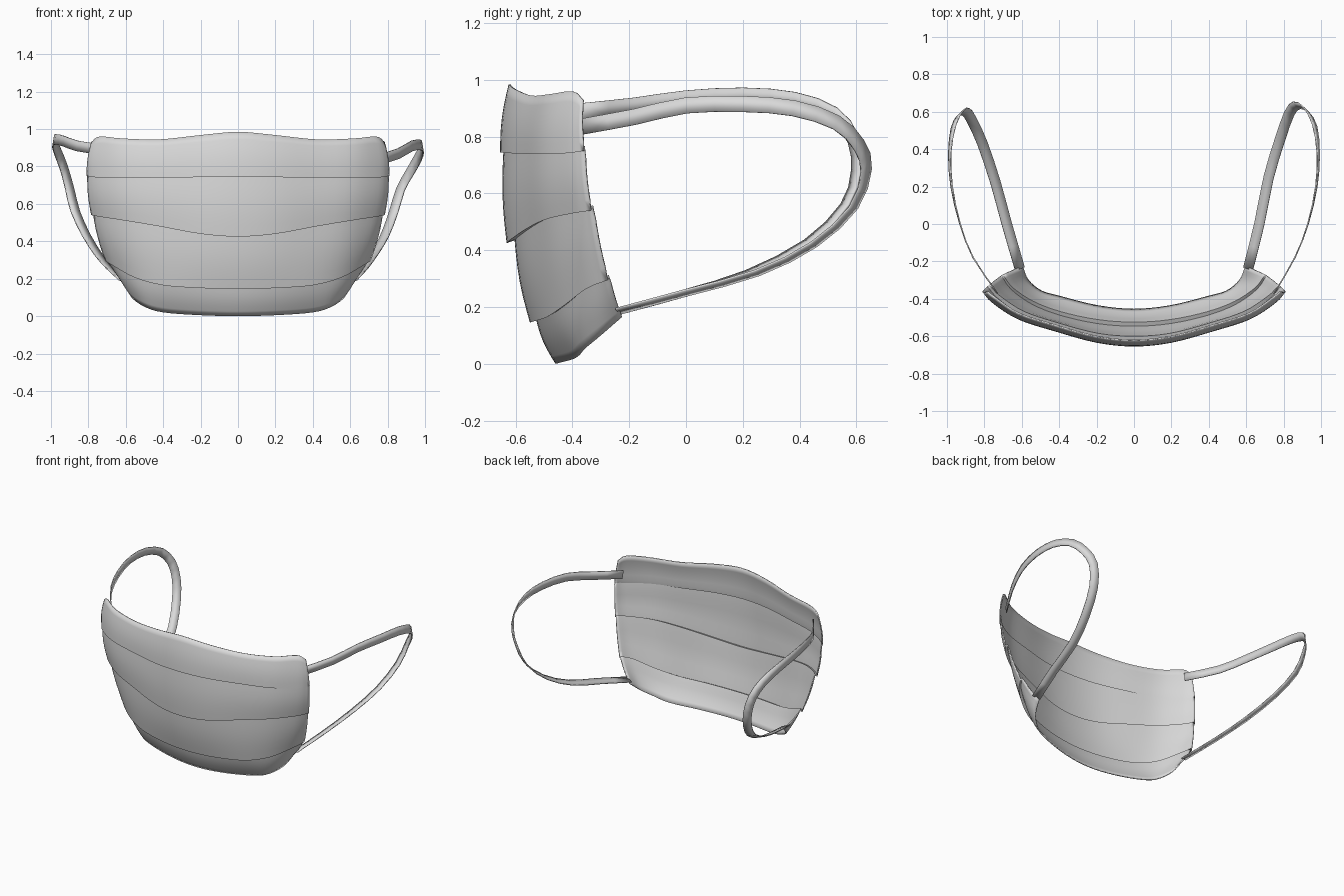
import bpy
import math
from mathutils import Vector

if "Cube" in bpy.data.objects:
    bpy.data.objects.remove(bpy.data.objects["Cube"], do_unlink=True)

# One pale grey cloth colour
cloth = bpy.data.materials.new("pale_grey_cloth")
cloth.use_nodes = True
cloth.diffuse_color = (0.7, 0.7, 0.7, 1)
cloth.node_tree.nodes["Principled BSDF"].inputs["Base Color"].default_value = cloth.diffuse_color


def spline(keys, steps):
    """Smooth curve through the key points."""
    p = [Vector(k) for k in keys]
    p = [2 * p[0] - p[1]] + p + [2 * p[-1] - p[-2]]
    out = []
    for i in range(1, len(p) - 2):
        a, b, c, d = p[i - 1:i + 3]
        for s in range(steps):
            t = s / steps
            out.append(b + (c - a) * (t / 2)
                       + (2 * a - 5 * b + 4 * c - d) * (t * t / 2)
                       + (3 * b - a - 3 * c + d) * (t ** 3 / 2))
    return out + [p[-2]]


def sheet(name, rows, thickness, offset, angle):
    """Thin cloth through rows of points."""
    n = len(rows[0])
    verts = [v for row in rows for v in row]
    faces = [(i * n + j, (i + 1) * n + j, (i + 1) * n + j + 1, i * n + j + 1)
             for i in range(len(rows) - 1) for j in range(n - 1)]
    mesh = bpy.data.meshes.new(name)
    mesh.from_pydata(verts, [], faces)
    mesh.materials.append(cloth)
    obj = bpy.data.objects.new(name, mesh)
    bpy.context.collection.objects.link(obj)
    solid = obj.modifiers.new("thickness", "SOLIDIFY")
    solid.thickness = thickness
    solid.offset = offset
    bpy.ops.object.select_all(action="DESELECT")
    obj.select_set(True)
    bpy.context.view_layer.objects.active = obj
    bpy.ops.object.shade_smooth_by_angle(angle=math.radians(angle))
    return obj


def full_row(half):
    """Mirror half a row from the centre line, then smooth it."""
    return spline([(-x, y, z) for x, y, z in half[:0:-1]] + half, 4)


# Mask body: top edge, three pleat folds, bottom edge
top = full_row([(0, -.625, .985), (.2, -.605, .968), (.42, -.545, .945),
                (.62, -.48, .95), (.74, -.4, .96), (.785, -.365, .93)])
fold_1 = full_row([(0, -.655, .745), (.2, -.635, .743), (.42, -.575, .74),
                   (.62, -.51, .74), (.76, -.42, .742), (.81, -.36, .75)])
fold_2 = full_row([(0, -.632, .425), (.2, -.615, .44), (.42, -.555, .48),
                   (.6, -.49, .51), (.73, -.4, .53), (.785, -.335, .54)])
fold_3 = full_row([(0, -.55, .145), (.2, -.535, .15), (.4, -.49, .165),
                   (.55, -.43, .205), (.66, -.35, .265), (.71, -.275, .295)])
bottom = full_row([(0, -.46, 0), (.2, -.44, .005), (.4, -.39, .02),
                   (.5, -.36, .05), (.57, -.3, .1), (.6, -.225, .165)])


def outward(row):
    """Horizontal direction away from the face, per column."""
    out = []
    for j in range(len(row)):
        t = row[min(j + 1, len(row) - 1)] - row[max(j - 1, 0)]
        out.append(Vector((t.y, -t.x, 0)).normalized())
    return out


def tucked(row, depth):
    """Inner edge of a pleat, shallower towards the sides."""
    mid = (len(row) - 1) / 2
    return [p - o * depth * (1 - .6 * abs(j / mid - 1) ** 2) + Vector((0, 0, .01))
            for j, (p, o) in enumerate(zip(row, outward(row)))]


rows = []
start = top
for end, depth in ((fold_1, .012), (fold_2, .028), (fold_3, .022), (bottom, 0)):
    normals = outward(end)
    for k in range(7):
        v = k / 6
        rows.append([a.lerp(b, v) + o * .009 * math.sin(math.pi * v)
                     for a, b, o in zip(start, end, normals)])
    if depth:
        start = tucked(end, depth)
sheet("pleated_mask", rows, .008, -1, 40)


# Ear straps: ribbons that twist from upright to flat along the loop
def strap(name, keys, side):
    path = spline([(side * x, y, z) for x, y, z in keys], 2)
    twist = spline([(0, 0, 1), (0, .1, 1), (-.2, .5, .8), (-.7, .7, 0),
                    (-.9, .3, -.3), (-.9, 0, -.35), (-.9, 0, -.35)], 4)
    upper, lower = [], []
    for i, p in enumerate(path):
        w = twist[i].copy()
        w.x *= side
        along = path[min(i + 1, len(path) - 1)] - path[max(i - 1, 0)]
        along.normalize()
        w = (w - along * w.dot(along)).normalized() * .028
        upper.append(p + w)
        lower.append(p - w)
    sheet(name, [upper, lower], .007, 0, 30)


strap("left_ear_strap",
      [(.75, -.37, .835), (.86, -.18, .87), (.93, 0, .91), (.975, .2, .915),
       (.985, .38, .9), (.965, .53, .85), (.92, .61, .77), (.87, .635, .68),
       (.83, .59, .55), (.78, .45, .42), (.72, .25, .32), (.67, 0, .25),
       (.61, -.24, .185)], 1)
strap("right_ear_strap",
      [(.73, -.37, .89), (.86, -.18, .91), (.93, 0, .935), (.975, .2, .945),
       (.985, .38, .93), (.965, .52, .88), (.93, .59, .79), (.9, .6, .68),
       (.87, .56, .56), (.81, .43, .43), (.74, .22, .32), (.68, 0, .25),
       (.61, -.24, .185)], -1)
